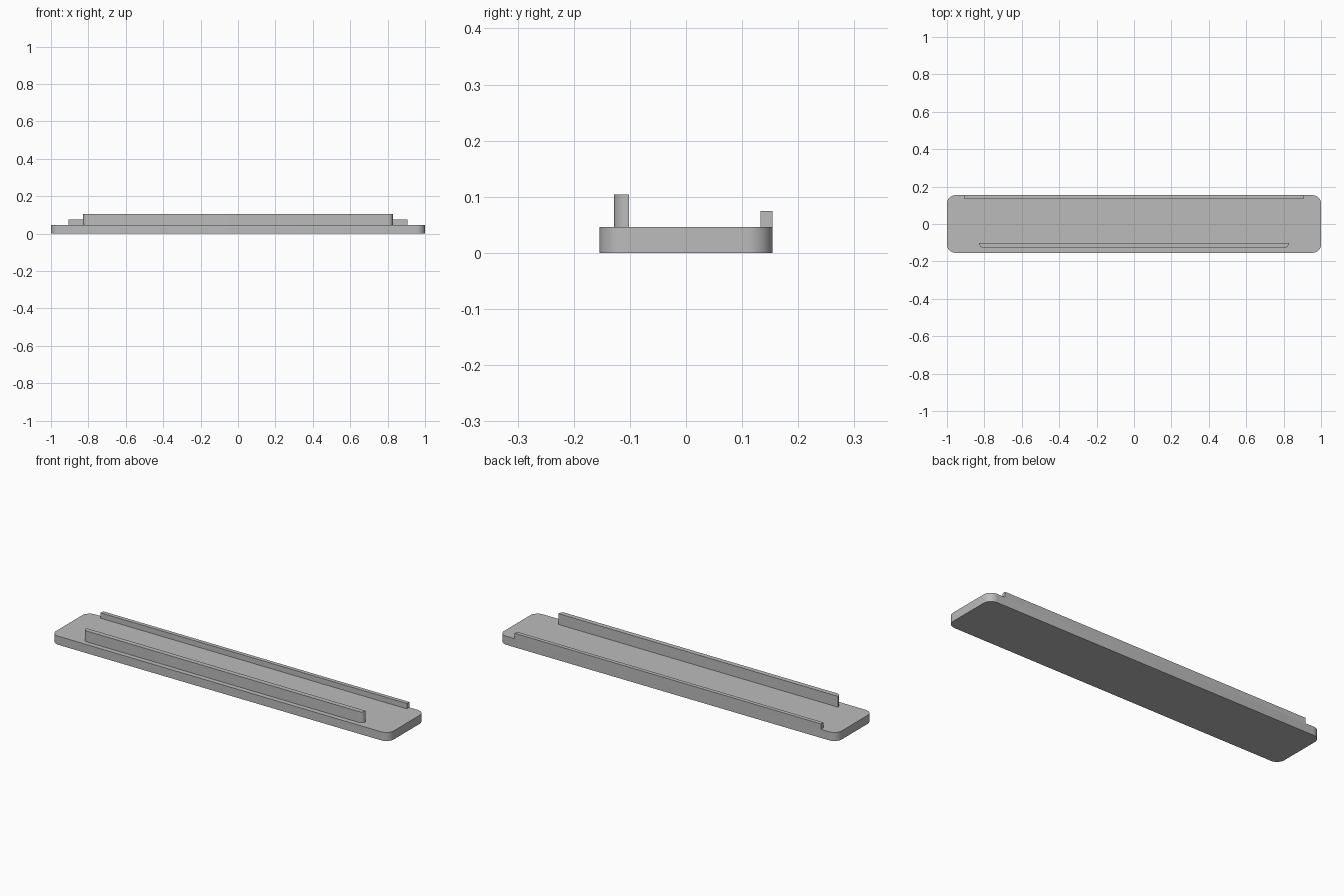
import bpy
from math import cos, sin, pi

cube = bpy.data.objects.get("Cube")
if cube:
    bpy.data.objects.remove(cube, do_unlink=True)

grey = bpy.data.materials.new("plain grey")
grey.use_nodes = True
colour = (0.5, 0.5, 0.5, 1)
grey.diffuse_color = colour
grey.node_tree.nodes["Principled BSDF"].inputs["Base Color"].default_value = colour


def outline(half_x, y0, y1, front_r, back_r, steps=10):
    """Counter-clockwise rectangle with separately rounded front and back corners."""
    corners = [(1, 1, back_r), (-1, 1, back_r), (-1, -1, front_r), (1, -1, front_r)]
    points = []
    for i, (sx, sy, r) in enumerate(corners):
        cx = sx * (half_x - r)
        cy = y1 - r if sy > 0 else y0 + r
        n = steps if r else 0
        for k in range(n + 1):
            a = (i + k / max(n, 1)) * pi / 2
            points.append((cx + r * cos(a), cy + r * sin(a)))
    return points


def slab(name, points, z0, z1):
    """Extrude an outline between two heights."""
    n = len(points)
    verts = [(x, y, z) for z in (z0, z1) for x, y in points]
    faces = [list(range(n))[::-1], list(range(n, 2 * n))]
    faces += [(i, (i + 1) % n, (i + 1) % n + n, i + n) for i in range(n)]
    mesh = bpy.data.meshes.new(name)
    mesh.from_pydata(verts, [], faces)
    mesh.materials.append(grey)
    obj = bpy.data.objects.new(name, mesh)
    bpy.context.collection.objects.link(obj)
    bpy.ops.object.select_all(action='DESELECT')
    obj.select_set(True)
    bpy.context.view_layer.objects.active = obj
    bpy.ops.object.shade_smooth_by_angle()
    return obj


# Base plate with four rounded corners
TOP = 0.046
slab("base_plate", outline(1.0, -0.154, 0.154, 0.045, 0.045), 0, TOP)
# Tall front rail, rounded on its front corners
slab("front_rail", outline(0.828, -0.128, -0.102, 0.024, 0), TOP, 0.104)
# Low square rail flush with the back edge
slab("back_rail", outline(0.907, 0.133, 0.154, 0, 0), TOP, 0.075)
